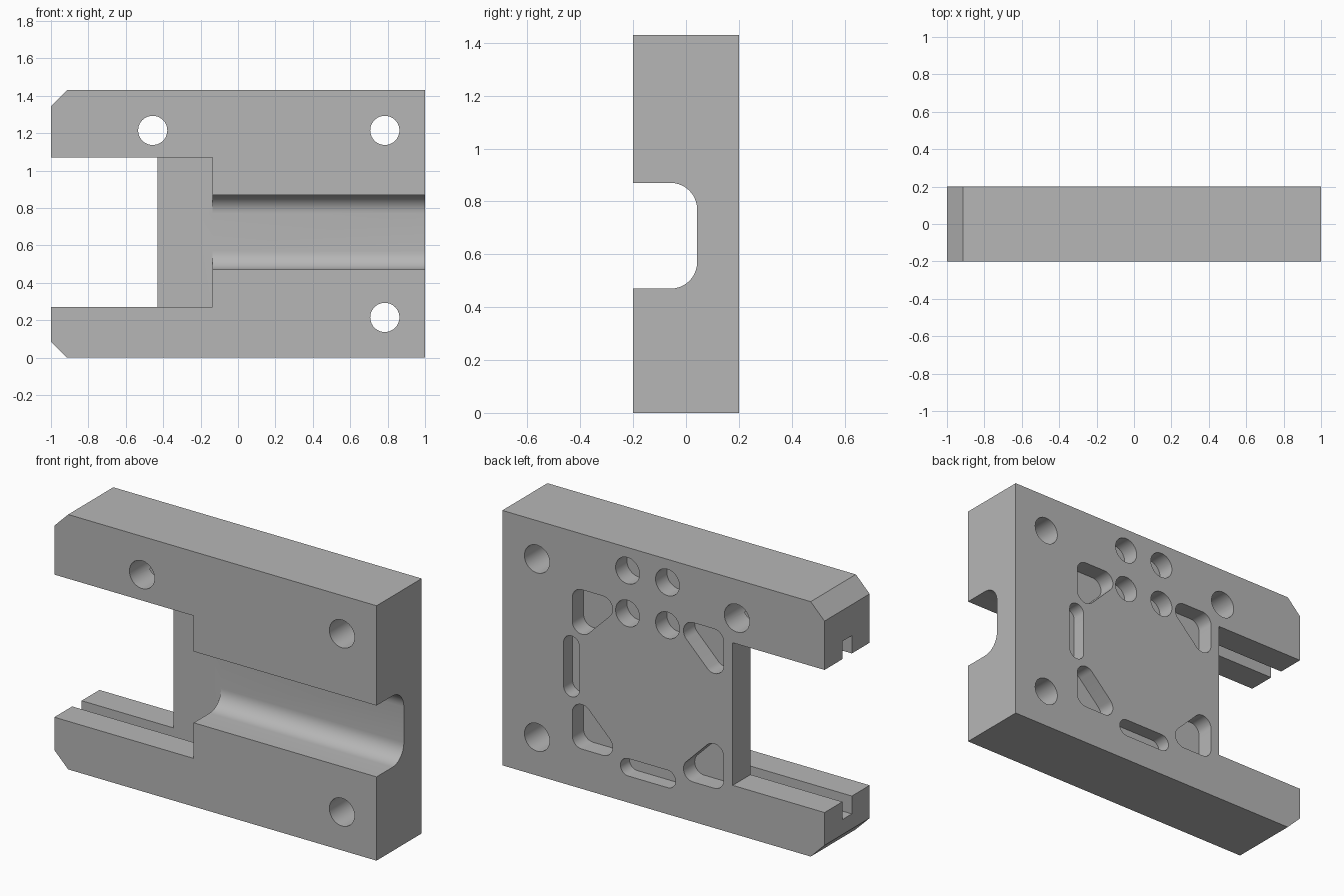
import bpy, bmesh, math
from mathutils import Vector, geometry

cube = bpy.data.objects.get("Cube")
if cube:
    bpy.data.objects.remove(cube, do_unlink=True)

grey = bpy.data.materials.new("mid_grey")
grey.use_nodes = True
grey.diffuse_color = (0.47, 0.47, 0.47, 1)
grey.node_tree.nodes["Principled BSDF"].inputs["Base Color"].default_value = (0.47, 0.47, 0.47, 1)


def prism(name, outline, axis, low, high):
    """Extrude a 2D outline along x (outline is y, z) or along y (outline is x, z)."""
    place = (lambda d, p: (d, p[0], p[1])) if axis == "x" else (lambda d, p: (p[0], d, p[1]))
    bm = bmesh.new()
    base = bm.faces.new([bm.verts.new(place(low, p)) for p in outline])
    shift = Vector(place(high, (0, 0))) - Vector(place(low, (0, 0)))
    top = bmesh.ops.extrude_face_region(bm, geom=[base], use_keep_orig=True)["geom"]
    bmesh.ops.translate(bm, vec=shift, verts=[g for g in top if isinstance(g, bmesh.types.BMVert)])
    bmesh.ops.recalc_face_normals(bm, faces=bm.faces)
    mesh = bpy.data.meshes.new(name)
    bm.to_mesh(mesh)
    bm.free()
    mesh.materials.append(grey)
    obj = bpy.data.objects.new(name, mesh)
    bpy.context.collection.objects.link(obj)
    return obj


def rounded(centres, radius, steps=40):
    """Outline wrapped around circles: a disc, a slot or a rounded polygon."""
    pts = [Vector((x + radius * math.cos(math.tau * i / steps),
                   z + radius * math.sin(math.tau * i / steps)))
           for x, z in centres for i in range(steps)]
    return [pts[i] for i in geometry.convex_hull_2d(pts)]


def box(u0, u1, v0, v1):
    return [(u0, v0), (u1, v0), (u1, v1), (u0, v1)]


WIDTH, HEIGHT, BACK, CH = 1.0, 1.43, 0.2, 0.086
MID_Z = 0.67
cutters = []


def cut(outline, axis, low, high):
    cutters.append(prism("cutter", outline, axis, low, high))


# Main block with two chamfered arm tips
body = prism("slotted_block", [
    (-WIDTH + CH, 0), (WIDTH, 0), (WIDTH, HEIGHT),
    (-WIDTH + CH, HEIGHT), (-WIDTH, HEIGHT - CH), (-WIDTH, CH)], "y", -BACK, BACK)

# Front pocket with a narrow groove along each arm
half, groove, deep = 0.4, 0.042, 0.1
section = [(-0.3, -half), (-groove, -half), (-groove, -half - deep), (groove, -half - deep),
           (groove, half + deep), (-groove, half + deep), (-groove, half), (-0.3, half)]
cut([(y, MID_Z + z) for y, z in section], "x", -1.1, -0.135)

# Open window between the arms
cut(box(-1.1, -0.43, MID_Z - half, MID_Z + half), "y", -0.3, 0.3)

# Round-cornered channel across the front
r = 0.1
cut(rounded([(y, MID_Z + s * r) for y in (-0.4, groove - r) for s in (-1, 1)], r), "x", -0.2, 1.1)

# Through holes
for x, z in ((-0.456, 1.215), (0.785, 1.215), (0.785, 0.215)):
    cut(rounded([(x, z)], 0.078), "y", -0.3, 0.3)

# Four blind holes in the back
for x in (0.223, -0.025):
    for z in (1.06, 1.3):
        cut(rounded([(x, z)], 0.074), "y", BACK - 0.1, 0.3)

# Four rounded triangular recesses around the back centre
cx = 0.096
rad, leg = 0.06, 0.13
for sx in (-1, 1):
    for sz in (-1, 1):
        ox, oz = cx + sx * (0.47 - rad), MID_Z + sz * (0.447 - rad)
        cut(rounded([(ox, oz), (ox - sx * leg, oz), (ox, oz - sz * leg)], rad), "y", BACK - 0.1, 0.3)

# Two blind slots in the back
run = 0.122
cut(rounded([(cx + 0.475, MID_Z - run), (cx + 0.475, MID_Z + run)], 0.049), "y", BACK - 0.08, 0.3)
cut(rounded([(cx - run, 0.198), (cx + run, 0.198)], 0.049), "y", BACK - 0.08, 0.3)

# Carve everything, then discard the cutters
for c in cutters:
    mod = body.modifiers.new("carve", "BOOLEAN")
    mod.operation = "DIFFERENCE"
    mod.solver = "EXACT"
    mod.object = c
    c.hide_render = True
bpy.context.view_layer.update()
carved = bpy.data.meshes.new_from_object(body.evaluated_get(bpy.context.evaluated_depsgraph_get()))
body.modifiers.clear()
body.data = carved
for c in cutters:
    bpy.data.objects.remove(c, do_unlink=True)

for o in bpy.context.selected_objects:
    o.select_set(False)
body.select_set(True)
bpy.context.view_layer.objects.active = body
bpy.ops.object.shade_smooth_by_angle(angle=math.radians(30))
